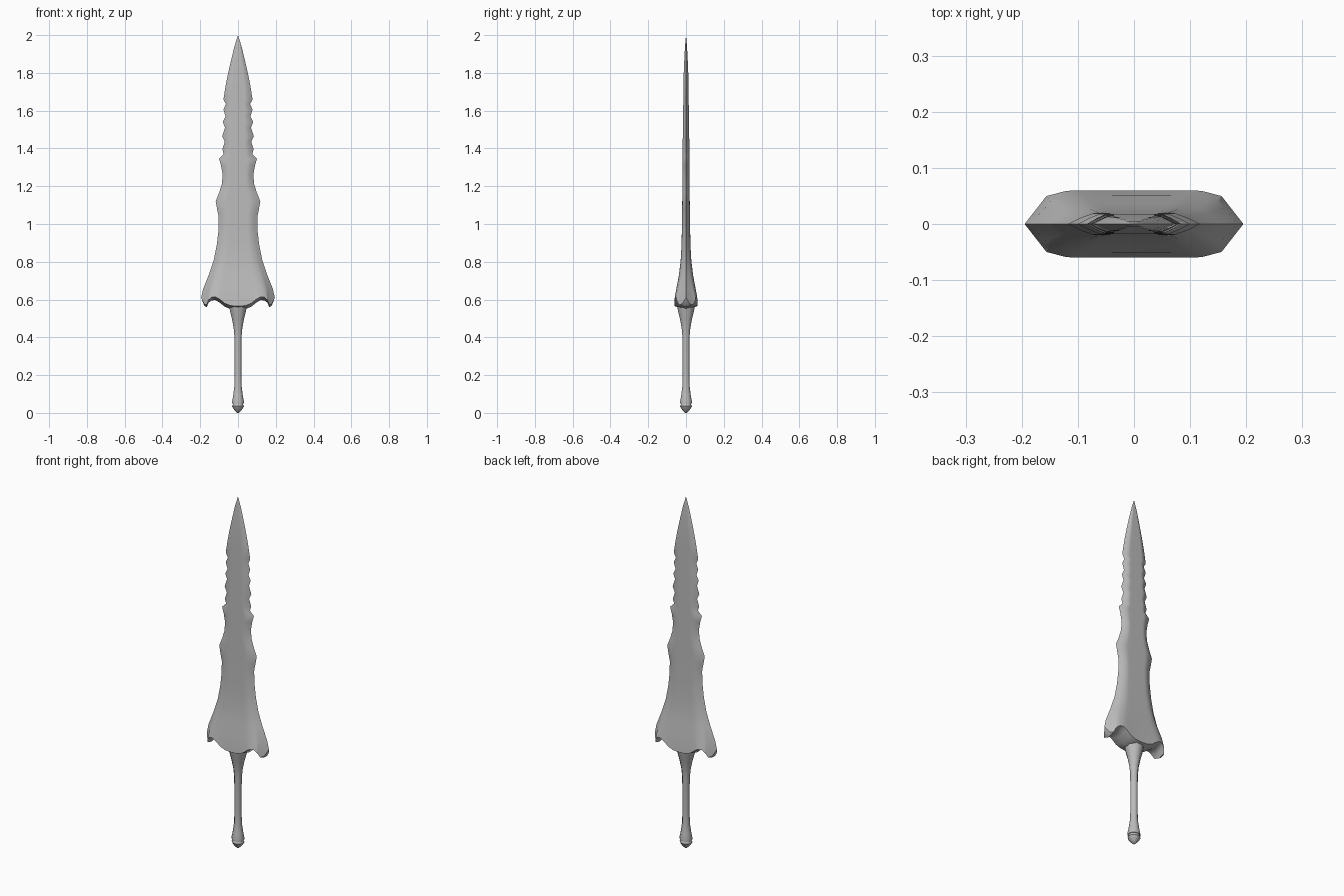
import bpy, bmesh, math

cube = bpy.data.objects.get("Cube")
if cube:
    bpy.data.objects.remove(cube, do_unlink=True)

steel = bpy.data.materials.new("grey steel")
steel.use_nodes = True
colour = (0.5, 0.5, 0.5, 1)
steel.diffuse_color = colour
steel.node_tree.nodes["Principled BSDF"].inputs["Base Color"].default_value = colour


def finish(name, bm, angle):
    bmesh.ops.remove_doubles(bm, verts=bm.verts, dist=0.0002)
    bmesh.ops.recalc_face_normals(bm, faces=bm.faces)
    mesh = bpy.data.meshes.new(name)
    bm.to_mesh(mesh)
    bm.free()
    mesh.materials.append(steel)
    obj = bpy.data.objects.new(name, mesh)
    bpy.context.collection.objects.link(obj)
    bpy.ops.object.select_all(action="DESELECT")
    obj.select_set(True)
    bpy.context.view_layer.objects.active = obj
    bpy.ops.object.shade_smooth_by_angle(angle=math.radians(angle))
    return obj


def interp(table, v):
    for (a, fa), (b, fb) in zip(table, table[1:]):
        if v <= b:
            return fa + (fb - fa) * (v - a) / (b - a)
    return table[-1][1]


# Blade outline: height, half width
outline = [(.655, .185), (.73, .155), (.81, .128), (.89, .112), (.97, .103),
           (1.035, .102), (1.075, .11), (1.12, .118), (1.165, .1), (1.21, .086),
           (1.26, .081), (1.31, .09), (1.345, .1), (1.37, .075), (1.395, .083),
           (1.435, .07), (1.465, .084), (1.51, .069), (1.54, .08), (1.57, .066),
           (1.605, .077), (1.635, .064), (1.66, .077), (1.73, .066), (1.8, .052),
           (1.87, .036), (1.94, .019), (2, 0)]
# Half thickness by height
thickness = [(.55, .06), (.62, .059), (.68, .046), (.75, .034), (.85, .024),
             (1.1, .02), (1.4, .018), (1.8, .012), (1.92, .007), (2, 0)]
# Arched lower edge: fraction of half width, height
arch = [(0, .565), (.2, .568), (.36, .58), (.5, .602), (.62, .615), (.72, .612),
        (.8, .598), (.85, .572), (.92, .577), (1, .61)]
fractions = [-u for u, _ in reversed(arch)] + [u for u, _ in arch[1:]]


def bulge(u, z):
    shoulder = interp([(.6, .83), (.85, .6), (2, .55)], z)
    return interp([(0, 1), (.6, 1), (.8, shoulder), (1, 0)], abs(u))


bm = bmesh.new()
sides = []
for side in (-1, 1):
    grid = [[bm.verts.new((u * .195, side * .06 * bulge(u, .6), interp(arch, abs(u))))
             for u in fractions]]
    for z, w in outline:
        grid.append([bm.verts.new((u * w, side * interp(thickness, z) * bulge(u, z), z))
                     for u in fractions])
    sides.append(grid)

# Keel under the arch, a little lower than both rims
keel = [bm.verts.new((u * .195, 0, interp(arch, abs(u)) - .018 * (1 - abs(u) ** 8)))
        for u in fractions]
for grid in sides:
    rows = [keel] + grid
    for low, high in zip(rows, rows[1:]):
        for i in range(len(fractions) - 1):
            bm.faces.new((low[i], low[i + 1], high[i + 1], high[i]))
finish("blade", bm, 35)


# Lathed parts with eight sides
def lathe(name, profile, sides=8):
    bm = bmesh.new()
    rings = []
    for z, r in profile:
        rings.append([bm.verts.new((r * math.cos(a), r * math.sin(a), z))
                      for a in (math.tau * (i + .5) / sides for i in range(sides))])
    for low, high in zip(rings, rings[1:]):
        for i in range(sides):
            j = (i + 1) % sides
            bm.faces.new((low[i], low[j], high[j], high[i]))
    bm.faces.new(rings[0])
    bm.faces.new(rings[-1])
    return finish(name, bm, 50)


lathe("grip", [(.05, .034), (.06, .034), (.09, .028), (.14, .021), (.2, .019),
               (.4, .02), (.45, .025), (.5, .035), (.54, .046), (.57, .052)])
lathe("pommel", [(0, .005), (.012, .018), (.025, .028), (.036, .034), (.043, .03),
                 (.052, .03)])
